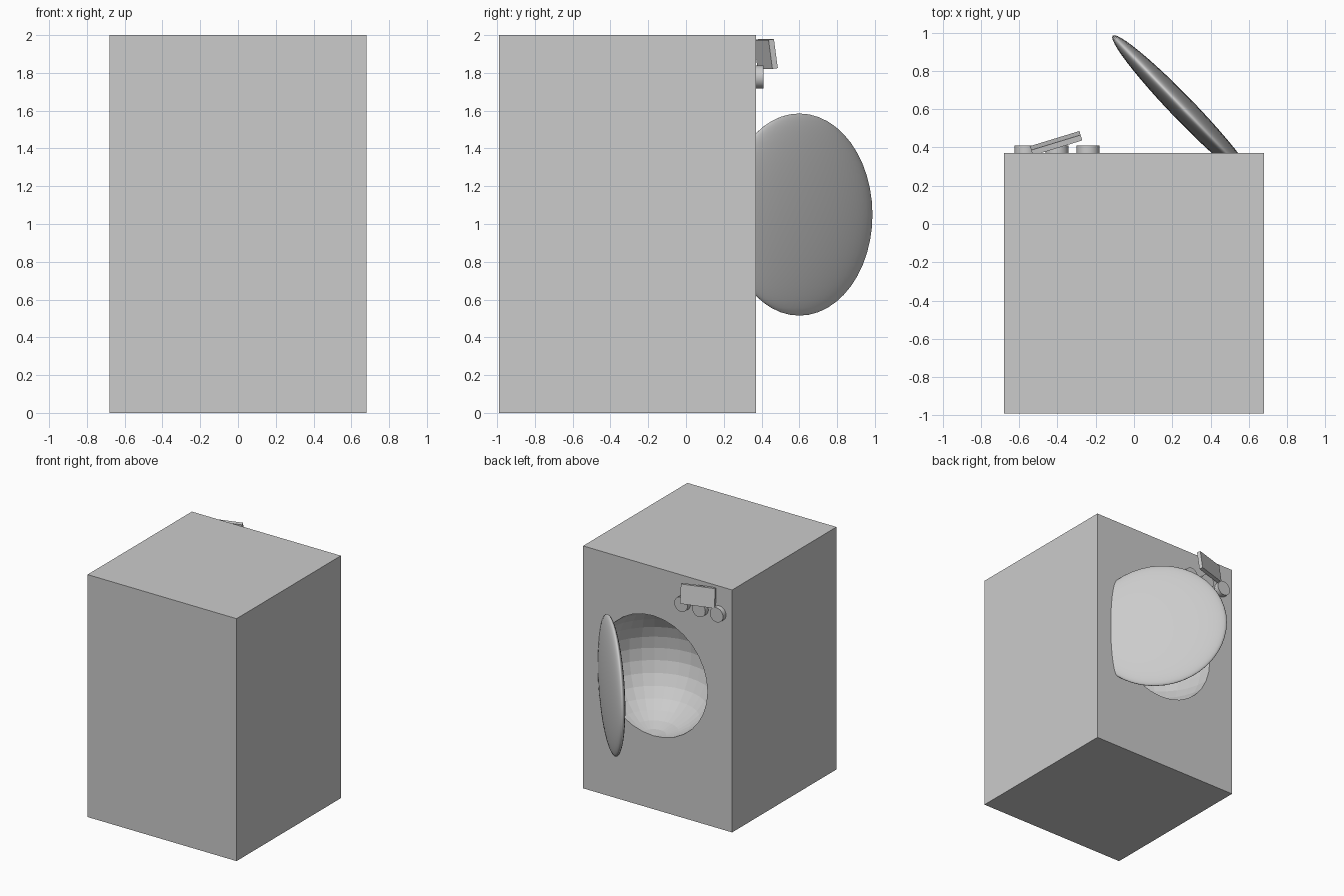
import bpy
from math import radians

if "Cube" in bpy.data.objects:
    bpy.data.objects.remove(bpy.data.objects["Cube"])


def finish(name, scale=None, rot=None):
    ob = bpy.context.object
    ob.name = name
    if scale:
        ob.scale = scale
    if rot:
        ob.rotation_euler = [radians(a) for a in rot]
    bpy.ops.object.transform_apply(location=False, rotation=True, scale=True)
    return ob


def box(name, loc, size, rot=(0, 0, 0)):
    bpy.ops.mesh.primitive_cube_add(size=1, location=loc)
    return finish(name, size, rot)


def ball(name, loc, radii, rot=(0, 0, 0), segs=32, rings=16):
    bpy.ops.mesh.primitive_uv_sphere_add(segments=segs, ring_count=rings,
                                         radius=1, location=loc)
    return finish(name, radii, rot)


FACE = 0.37  # y of the face carrying the door

# Cabinet with a faceted round drum hollow
cabinet = box("cabinet", (0, (FACE - 0.99) / 2, 1), (1.36, FACE + 0.99, 2))
cutter = ball("drum_cutter", (0.04, FACE, 1.10), (0.495, 0.495, 0.495))
cutter.hide_render = True
cut = cabinet.modifiers.new("drum", 'BOOLEAN')
cut.operation = 'DIFFERENCE'
cut.solver = 'EXACT'
cut.object = cutter
bpy.context.view_layer.objects.active = cabinet
bpy.ops.object.modifier_apply(modifier="drum")
bpy.data.objects.remove(cutter)

# Open door: a flattened ball swung half open
ball("door", (0.26, 0.60, 1.05), (0.535, 0.062, 0.535), (0, 0, -46), 48, 24)
bpy.ops.object.shade_smooth()

# Tilted control panel
box("control_panel", (-0.407, 0.422, 1.90), (0.27, 0.03, 0.155), (8, 0, 17))

# Three dials under the panel
for i, x in enumerate((-0.565, -0.403, -0.24)):
    bpy.ops.mesh.primitive_cylinder_add(vertices=32, radius=0.06, depth=0.08,
                                        location=(x, FACE, 1.778))
    finish(f"dial_{i + 1}", rot=(90, 0, 0))
    bpy.ops.object.shade_smooth_by_angle(angle=radians(30))
